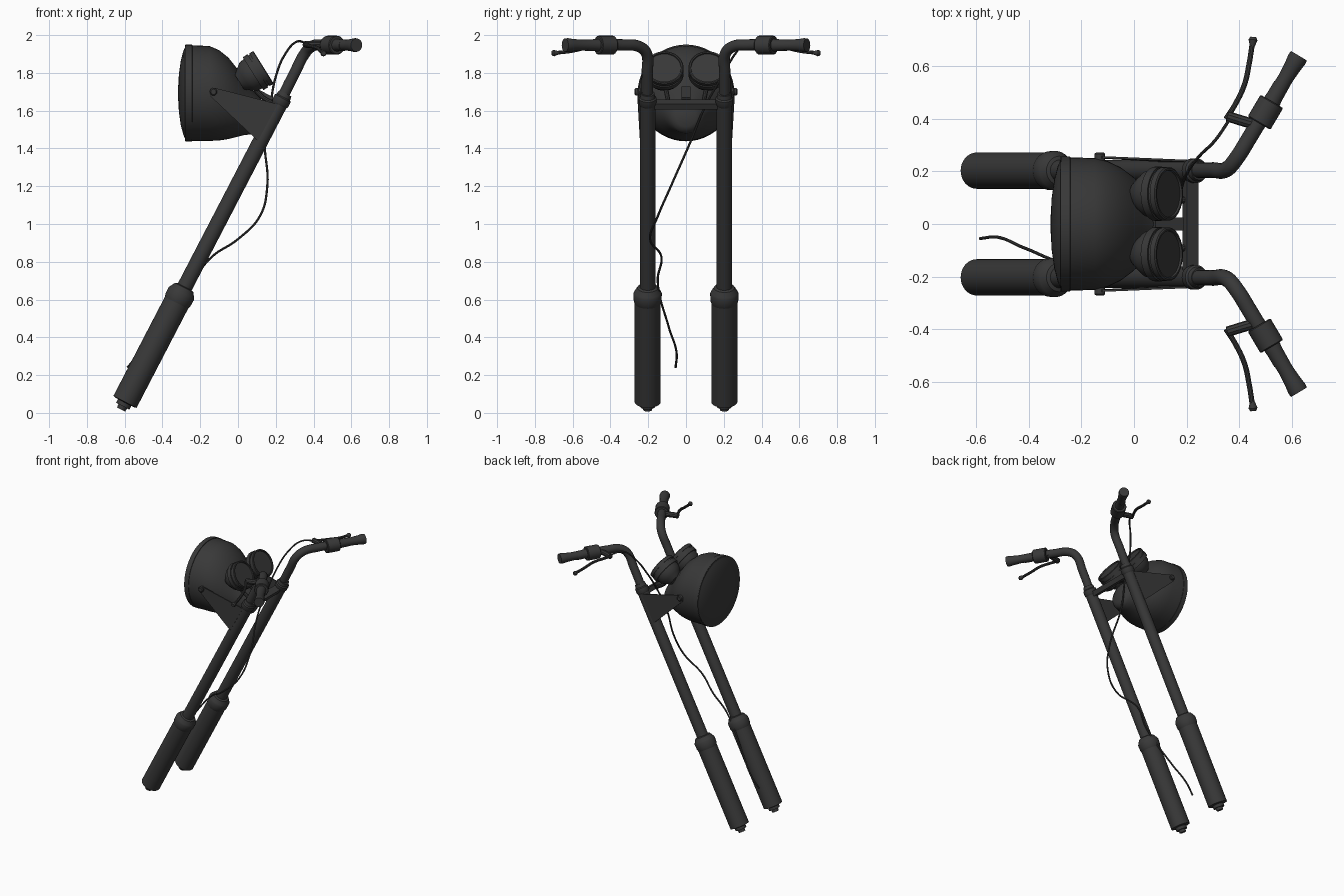
import bpy, bmesh, math
from mathutils import Vector, Matrix

if "Cube" in bpy.data.objects:
    bpy.data.objects.remove(bpy.data.objects["Cube"])

charcoal = bpy.data.materials.new("charcoal")
charcoal.use_nodes = True
COLOUR = (0.04, 0.04, 0.04, 1)
charcoal.diffuse_color = COLOUR
charcoal.node_tree.nodes["Principled BSDF"].inputs["Base Color"].default_value = COLOUR


def finish(name, mesh, angle=35):
    mesh.materials.clear()
    mesh.materials.append(charcoal)
    ob = bpy.data.objects.new(name, mesh)
    bpy.context.collection.objects.link(ob)
    bpy.ops.object.select_all(action='DESELECT')
    ob.select_set(True)
    bpy.context.view_layer.objects.active = ob
    bpy.ops.object.shade_smooth_by_angle(angle=math.radians(angle))
    return ob


def from_bmesh(name, bm, angle=35):
    bmesh.ops.recalc_face_normals(bm, faces=bm.faces)
    mesh = bpy.data.meshes.new(name)
    bm.to_mesh(mesh)
    bm.free()
    return finish(name, mesh, angle)


def loft(name, rings, matrix, n=32):
    """Skin circles given as (distance, radius, sideways offset) along local z."""
    bm = bmesh.new()
    loops = []
    for t, r, off in rings:
        loops.append([bm.verts.new(matrix @ Vector((off + r * math.cos(a), r * math.sin(a), t)))
                      for a in (i * math.tau / n for i in range(n))])
    for lo, hi in zip(loops, loops[1:]):
        for i in range(n):
            j = (i + 1) % n
            bm.faces.new((lo[i], lo[j], hi[j], hi[i]))
    bm.faces.new(loops[0])
    bm.faces.new(loops[-1])
    return from_bmesh(name, bm)


def lathe(name, profile, origin, direction, n=32):
    turn = Vector(direction).to_track_quat('Z', 'Y').to_matrix().to_4x4()
    return loft(name, [(t, r, 0) for t, r in profile], Matrix.Translation(origin) @ turn, n)


def tube(name, points, radius, sides=3):
    curve = bpy.data.curves.new(name, 'CURVE')
    curve.dimensions = '3D'
    curve.bevel_depth, curve.bevel_resolution, curve.resolution_u = radius, sides, 8
    curve.use_fill_caps = True
    spline = curve.splines.new('BEZIER')
    spline.bezier_points.add(len(points) - 1)
    for bp, co in zip(spline.bezier_points, points):
        bp.co = co
        bp.handle_left_type = bp.handle_right_type = 'AUTO'
    temp = bpy.data.objects.new(name + "_path", curve)
    bpy.context.collection.objects.link(temp)
    bpy.context.view_layer.update()
    graph = bpy.context.evaluated_depsgraph_get()
    mesh = bpy.data.meshes.new_from_object(temp.evaluated_get(graph))
    bpy.data.objects.remove(temp)
    return finish(name, mesh)


def plate(name, points, thickness):
    """Flat plate from an outline, thickened along y."""
    bm = bmesh.new()
    face = bm.faces.new([bm.verts.new(p) for p in points])
    ext = bmesh.ops.extrude_face_region(bm, geom=[face])
    moved = [v for v in ext["geom"] if isinstance(v, bmesh.types.BMVert)]
    bmesh.ops.translate(bm, verts=moved, vec=(0, thickness, 0))
    return from_bmesh(name, bm)


def box(name, centre, size, tilt):
    bm = bmesh.new()
    bmesh.ops.create_cube(bm, size=1, matrix=Matrix.Translation(centre)
                          @ Matrix.Rotation(tilt, 4, 'Y') @ Matrix.Diagonal((*size, 1)))
    return from_bmesh(name, bm)


FORK = Vector((0.461, 0, 0.887))
FOOT = Vector((-0.6, 0, 0.055))
RAKE = math.atan2(FORK.x, FORK.z)

for side, s in (("left", 1), ("right", -1)):
    # Fork leg, from the foot to the top cap
    foot = FOOT + Vector((0, 0.203 * s, 0))
    lathe(f"{side}_fork_slider", [(0, 0.055), (0.004, 0.069), (0.62, 0.069)], foot, FORK)
    lathe(f"{side}_axle_nub", [(-0.042, 0.024), (-0.022, 0.026), (-0.022, 0.04), (0.01, 0.04)], foot, FORK)
    lathe(f"{side}_dust_seal", [(0.595, 0.069), (0.61, 0.074), (0.65, 0.075), (0.66, 0.07),
                               (0.685, 0.055), (0.69, 0.043)], foot, FORK)
    lathe(f"{side}_fork_tube", [(0.6, 0.041), (1.81, 0.041)], foot, FORK)
    lathe(f"{side}_fork_cap", [(1.775, 0.041), (1.785, 0.047), (1.815, 0.047), (1.822, 0.04),
                              (1.845, 0.036)], foot, FORK)

    # Handlebar half, grip and switch housing
    tube(f"{side}_handlebar", [(0.22, 0.205 * s, 1.64), (0.30, 0.205 * s, 1.80), (0.355, 0.21 * s, 1.905),
                              (0.39, 0.25 * s, 1.94), (0.44, 0.33 * s, 1.948), (0.56, 0.53 * s, 1.945)], 0.03, 5)
    along = Vector((0.51, 0.86 * s, 0))
    hub = Vector((0.5, 0.425 * s, 1.947))
    lathe(f"{side}_switch_housing", [(-0.048, 0.046), (-0.044, 0.05), (0.044, 0.05), (0.048, 0.046)], hub, along, 24)
    lathe(f"{side}_grip", [(0.04, 0.034), (0.08, 0.031), (0.15, 0.029), (0.205, 0.033), (0.235, 0.037),
                          (0.25, 0.035)], hub, along, 24)
    # Lever with its clamp arm and ball end
    tube(f"{side}_lever_arm", [(0.49, 0.37 * s, 1.945), (0.42, 0.39 * s, 1.95), (0.355, 0.41 * s, 1.95)], 0.02)
    tube(f"{side}_lever", [(0.35, 0.40 * s, 1.95), (0.385, 0.455 * s, 1.942), (0.42, 0.53 * s, 1.932),
                          (0.438, 0.61 * s, 1.915), (0.452, 0.70 * s, 1.905)], 0.01)
    lathe(f"{side}_lever_tip", [(0, 0.009), (0.025, 0.017), (0.036, 0.012)],
          (0.45, 0.675 * s, 1.907), (0.1, s, -0.1), 16)

    # Lamp bracket and its bolt
    outline = [(-0.15, 0.25 * s, 1.68), (-0.145, 0.25 * s, 1.71), (-0.12, 0.25 * s, 1.72),
               (0.21, 0.236 * s, 1.635), (0.105, 0.236 * s, 1.44)]
    plate(f"{side}_lamp_bracket", outline, 0.008 * s)
    lathe(f"{side}_bracket_bolt", [(-0.02, 0.02), (0.015, 0.02), (0.02, 0.014)],
          (-0.13, 0.252 * s, 1.7), (0, s, 0), 16)

    # Gauge cup with a stepped rim and a recessed face
    dial = Vector((0.85, 0, 0.53))
    face = Vector((0.135, 0.115 * s, 1.83))
    lathe(f"{side}_gauge", [(-0.15, 0.045), (-0.12, 0.07), (-0.095, 0.088), (-0.065, 0.092), (-0.065, 0.103),
                           (-0.035, 0.103), (-0.035, 0.096), (-0.025, 0.096), (-0.025, 0.102),
                           (-0.004, 0.102), (0, 0.097), (0, 0.09), (-0.008, 0.088)], face, dial)
    tube(f"{side}_gauge_stalk", [(0.06, 0.115 * s, 1.76), (0.12, 0.1 * s, 1.68), (0.2, 0.09 * s, 1.63)], 0.013)

# Headlamp shell, drooping toward the back: (x, top, bottom)
outline = [(-0.28, 1.948, 1.44), (-0.15, 1.942, 1.44), (-0.10, 1.92, 1.442), (-0.05, 1.88, 1.45),
           (-0.01, 1.83, 1.46), (0.03, 1.77, 1.47), (0.07, 1.715, 1.475), (0.11, 1.675, 1.48),
           (0.13, 1.65, 1.49), (0.145, 1.62, 1.515)]
axis = Matrix.Rotation(math.pi / 2, 4, 'Y')  # local z becomes x, local x becomes -z
loft("headlamp_shell", [(x, (hi - lo) / 2, -(hi + lo) / 2) for x, hi, lo in outline], axis, 48)
lathe("headlamp_rim", [(0, 0.25), (0, 0.256), (0.035, 0.256), (0.037, 0.25)], (-0.278, 0, 1.694), (1, 0, 0), 48)
lathe("headlamp_lens", [(0, 0.247), (0.012, 0.22), (0.025, 0.17), (0.035, 0.1), (0.039, 0.03)],
      (-0.278, 0, 1.694), (-1, 0, 0), 48)

# Yoke between the legs
box("yoke_bar", (0.215, 0, 1.632), (0.05, 0.36, 0.035), RAKE)
box("gauge_mount", (0.13, 0, 1.69), (0.12, 0.05, 0.02), 0.5)

# Control cable from the left lever down to the right leg
tube("control_cable", [(0.365, 0.40, 1.955), (0.31, 0.32, 1.965), (0.25, 0.26, 1.9), (0.2, 0.19, 1.78),
                       (0.17, 0.10, 1.62), (0.142, 0.03, 1.45), (0.155, -0.08, 1.2), (0.115, -0.15, 1.04),
                       (0.0, -0.19, 0.92), (-0.14, -0.13, 0.825), (-0.24, -0.15, 0.7), (-0.42, -0.09, 0.45),
                       (-0.52, -0.05, 0.32), (-0.585, -0.055, 0.24)], 0.006, 2)
